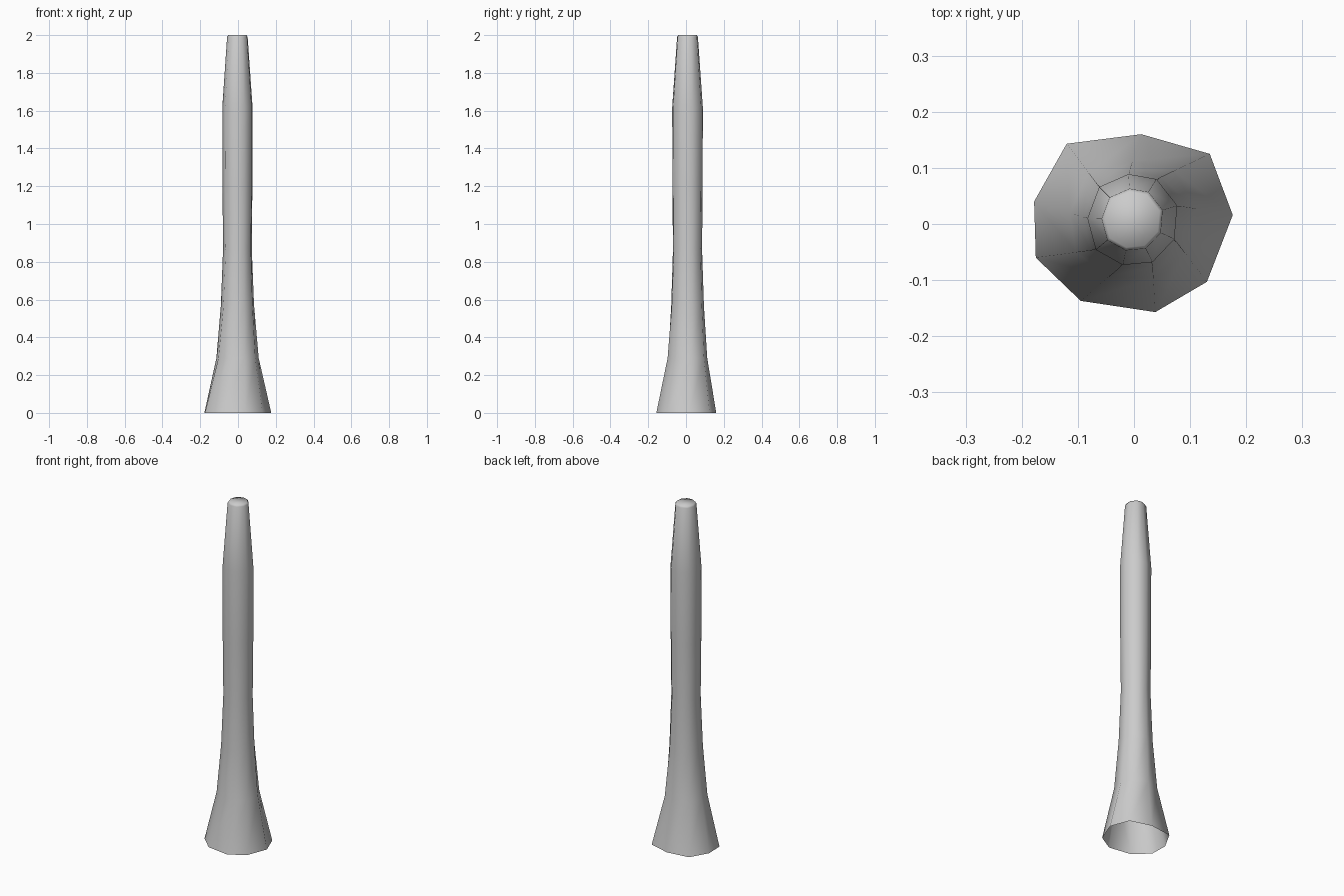
import bpy, bmesh
from mathutils import Vector

if "Cube" in bpy.data.objects:
    bpy.data.objects.remove(bpy.data.objects["Cube"])

# Nine-sided cross-sections: flared foot and slim shaft
foot = [(.176, .016), (.135, .125), (.013, .16), (-.12, .143), (-.178, .04),
        (-.175, -.06), (-.095, -.137), (.038, -.157), (.13, -.103)]
shaft = [(.077, .033), (.04, .08), (-.01, .089), (-.062, .066), (-.083, .01),
         (-.068, -.046), (-.02, -.073), (.033, -.068), (.072, -.027)]
centre = Vector((-.004, .008))

# Levels: height, blend towards the foot, scale of the shaft section
levels = [(0, 1, 1), (.29, .33, 1), (.57, .08, 1), (.87, 0, .95),
          (1.2, 0, .99), (1.62, 0, 1), (1.99, 0, .68)]

bm = bmesh.new()
rings = []
for z, blend, scale in levels:
    ring = []
    for f, s in zip(foot, shaft):
        p = centre + (Vector(s) - centre) * scale
        p = p.lerp(Vector(f), blend)
        ring.append(bm.verts.new((p.x, p.y, z)))
    rings.append(ring)

# Trunk sides, open underneath
for a, b in zip(rings, rings[1:]):
    for i in range(9):
        j = (i + 1) % 9
        bm.faces.new((a[i], a[j], b[j], b[i]))

# Slightly domed cut top
cap = [bm.verts.new((*(centre + (v.co.xy - centre) * .9), 2)) for v in rings[-1]]
for i in range(9):
    j = (i + 1) % 9
    bm.faces.new((rings[-1][i], rings[-1][j], cap[j], cap[i]))
bm.faces.new(cap)

mesh = bpy.data.meshes.new("trunk")
bm.to_mesh(mesh)
bm.free()
trunk = bpy.data.objects.new("trunk", mesh)
bpy.context.collection.objects.link(trunk)
for p in mesh.polygons:
    p.use_smooth = True
